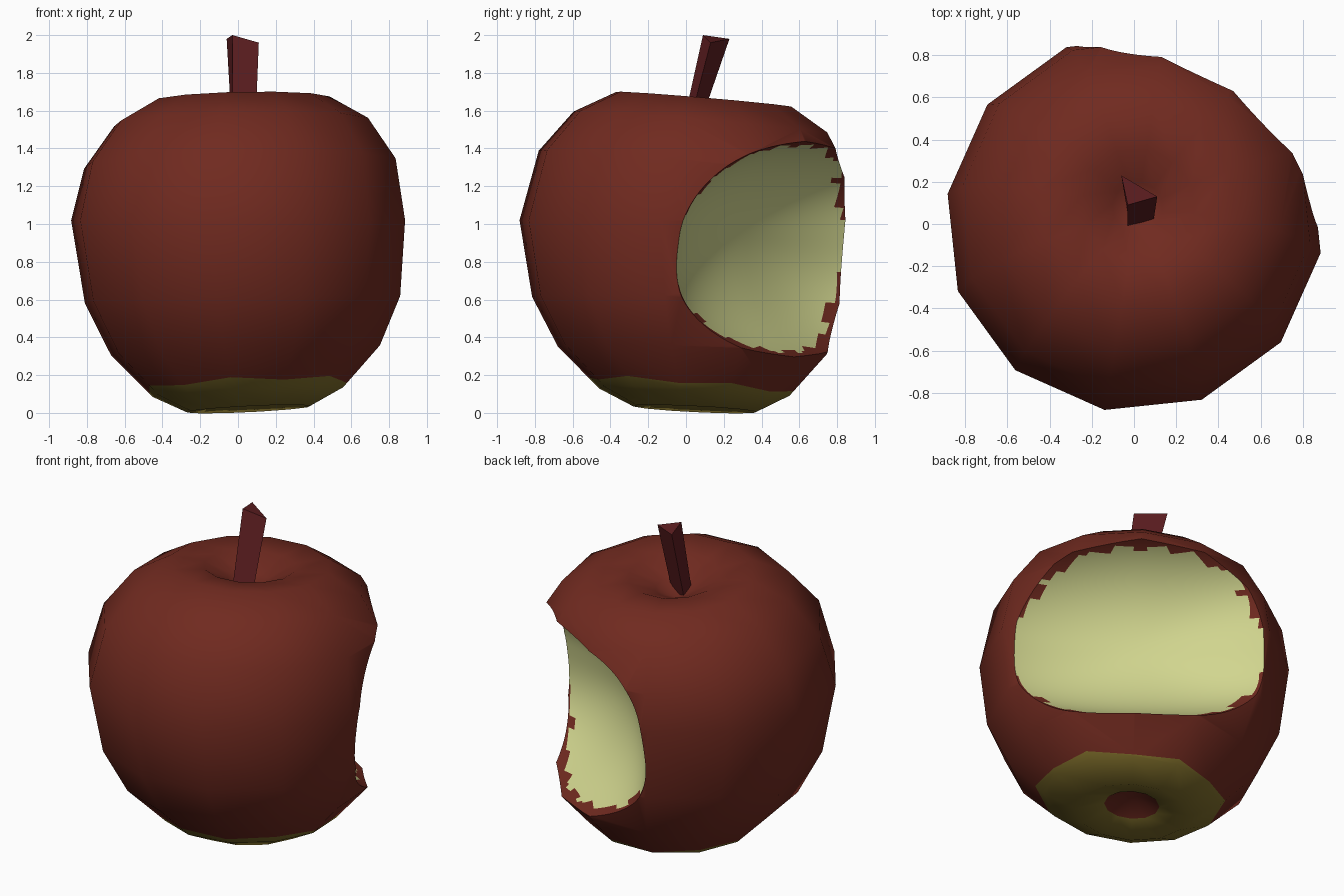
import bpy, bmesh, math
from mathutils import Vector, Matrix

if "Cube" in bpy.data.objects:
    bpy.data.objects.remove(bpy.data.objects["Cube"])


def material(name, rgb):
    m = bpy.data.materials.new(name)
    m.diffuse_color = (*rgb, 1)
    m.use_nodes = True
    m.node_tree.nodes["Principled BSDF"].inputs["Base Color"].default_value = m.diffuse_color
    return m


RED = material("apple red skin", (0.162, 0.023, 0.014))
FLESH = material("pale flesh", (0.640, 0.670, 0.275))
OLIVE = material("olive base", (0.215, 0.158, 0.024))
STEM = material("dark stem", (0.112, 0.013, 0.015))


def make_object(name, bm, mats):
    bmesh.ops.recalc_face_normals(bm, faces=bm.faces)
    me = bpy.data.meshes.new(name)
    bm.to_mesh(me)
    bm.free()
    for m in mats:
        me.materials.append(m)
    ob = bpy.data.objects.new(name, me)
    bpy.context.collection.objects.link(ob)
    return ob


def activate(ob):
    bpy.ops.object.select_all(action='DESELECT')
    ob.select_set(True)
    bpy.context.view_layer.objects.active = ob


# Apple body: a 12-sided lathe, slightly leaning and tilted
SIDES = 12
PROFILE = [(0.12, 1.565), (0.27, 1.645), (0.47, 1.66), (0.68, 1.54), (0.835, 1.32),
           (0.895, 1.02), (0.845, 0.60), (0.72, 0.33),
           (0.51, 0.11), (0.33, 0.02), (0.16, 0.07)]
PATCH_RING = 8          # the olive patch edge is slid in before this ring


def shift(z):
    """Sideways lean of the apple at a height."""
    low, high = max(0.0, 1 - z), max(0.0, z - 1)
    return 0.06 * low + 0.03 * high, 0.05 * low + 0.14 * high


def lean(x, y, z):
    dx, dy = shift(z)
    tilt = -0.085 * y + 0.02 * x if z > 1.1 else 0.05 * max(0.0, 1 - z) * (x - y)
    return Vector((x + dx, y + dy, z + tilt))


bm = bmesh.new()
rings = []
for k in range(len(PROFILE) + 1):
    ring = []
    for i in range(SIDES):
        a = math.radians(21 + 360 * i / SIDES)
        if k == PATCH_RING:      # patch edge, higher at the front
            t = 0.14 - 0.08 * math.sin(a) + 0.05 * (-1) ** i
            (r0, z0), (r1, z1) = PROFILE[8], PROFILE[7]
            r, z = r0 + (r1 - r0) * t, z0 + (z1 - z0) * t
        else:
            r, z = PROFILE[k - (k > PATCH_RING)]
        ring.append(bm.verts.new(lean(r * math.cos(a), r * math.sin(a), z)))
    rings.append(ring)
for k in range(len(rings) - 1):
    for i in range(SIDES):
        j = (i + 1) % SIDES
        f = bm.faces.new((rings[k][i], rings[k][j], rings[k + 1][j], rings[k + 1][i]))
        f.material_index = 2 if k >= PATCH_RING else 0
# dimple at the stem and red pit underneath
for ring, z in ((rings[0], 1.50), (rings[-1], 0.18)):
    tip = bm.verts.new(lean(0, 0, z))
    for i in range(SIDES):
        bm.faces.new((ring[i], ring[(i + 1) % SIDES], tip))
apple = make_object("apple_body", bm, [RED, FLESH, OLIVE])

# Bite: subtract a wide ellipsoid, squared off at its lower and far corners,
# tipped so that it cuts deeper at the bottom
BITE = math.radians(53)
BITE_Z = 0.86
bm = bmesh.new()
bmesh.ops.create_uvsphere(bm, u_segments=96, v_segments=64, radius=1)
for v in bm.verts:
    y, z = abs(v.co.y), abs(v.co.z)
    if (v.co.z < 0 or v.co.y > 0) and y + z > 1e-6:
        s = math.hypot(y, z) / (y ** 3 + z ** 3) ** (1 / 3)
        v.co.y *= s
        v.co.z *= s
bm.transform(Matrix.Translation((0.95 * math.cos(BITE), 0.95 * math.sin(BITE), BITE_Z))
             @ Matrix.Rotation(BITE, 4, 'Z') @ Matrix.Rotation(math.radians(9), 4, 'Y')
             @ Matrix.Diagonal((0.60, 1.12, 0.60, 1)))
for f in bm.faces:
    f.material_index = 1
cutter = make_object("bite_cutter", bm, [RED, FLESH, OLIVE])
cutter.hide_render = True
activate(apple)
mod = apple.modifiers.new("bite", 'BOOLEAN')
mod.operation = 'DIFFERENCE'
mod.solver = 'EXACT'
mod.object = cutter
bpy.ops.object.modifier_apply(modifier=mod.name)
bpy.data.objects.remove(cutter, do_unlink=True)


def skin_radius(z):
    for (r0, z0), (r1, z1) in zip(PROFILE[2:], PROFILE[3:10]):
        if z1 <= z <= z0:
            return r1 + (r0 - r1) * (z - z1) / (z0 - z1)
    return 0.5


# thin wavy red lip around the upper and lower edges of the bite
for p in apple.data.polygons:
    if p.material_index == 1:
        c = p.center
        dx, dy = shift(c.z)
        depth = skin_radius(c.z) - math.hypot(c.x - dx, c.y - dy)
        wave = 1 + 0.3 * math.sin(22 * math.atan2(c.y, c.x))
        if depth < 0.10 * wave * abs(c.z - BITE_Z) / 0.57:
            p.material_index = 0
activate(apple)
bpy.ops.object.shade_smooth_by_angle(angle=math.radians(50))

# Stem: a leaning three-sided prism that widens upward
bm = bmesh.new()
base = [bm.verts.new(v) for v in ((-0.03, -0.03, 1.46), (0.09, 0.0, 1.46), (-0.03, 0.05, 1.46))]
top = [bm.verts.new(v) for v in ((-0.03, 0.09, 2.0), (0.11, 0.13, 1.96), (-0.06, 0.23, 1.98))]
bm.faces.new(base)
bm.faces.new(top)
for i in range(3):
    j = (i + 1) % 3
    bm.faces.new((base[i], base[j], top[j], top[i]))
make_object("stem", bm, [STEM])
